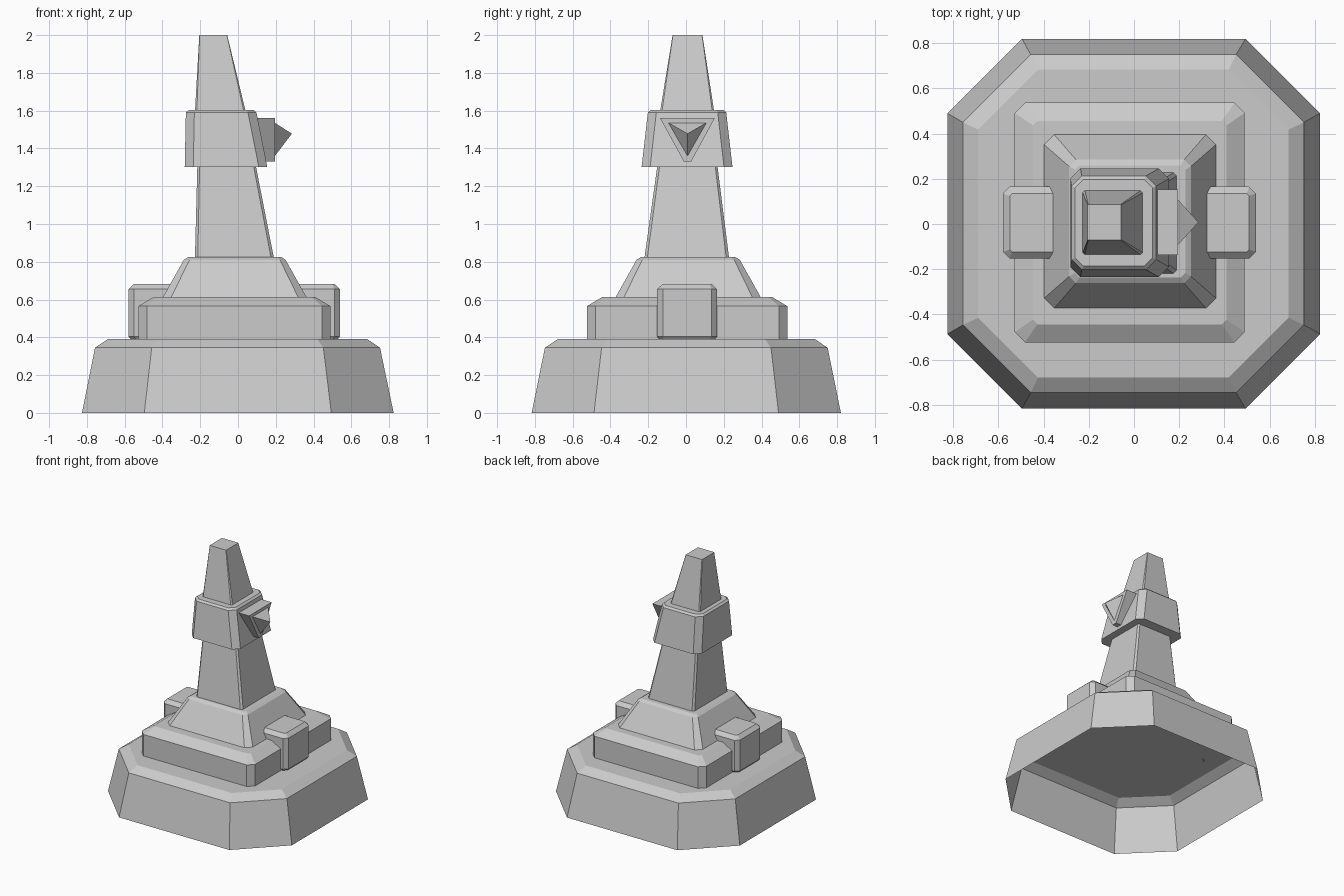
import bpy, bmesh


def make_object(name, bm):
    bmesh.ops.recalc_face_normals(bm, faces=bm.faces[:])
    mesh = bpy.data.meshes.new(name)
    bm.to_mesh(mesh)
    bm.free()
    obj = bpy.data.objects.new(name, mesh)
    bpy.context.collection.objects.link(obj)
    return obj


def skin(bm, loops):
    """Join matching loops of vertices with quads."""
    for a, b in zip(loops, loops[1:]):
        n = len(a)
        for i in range(n):
            j = (i + 1) % n
            bm.faces.new((a[i], a[j], b[j], b[i]))


def stack(name, rings, closed=True):
    """Loft chamfered rectangles, each (x0, x1, y0, y1, chamfer, z)."""
    bm = bmesh.new()
    loops = []
    for x0, x1, y0, y1, c, z in rings:
        pts = [(x0 + c, y0), (x1 - c, y0), (x1, y0 + c), (x1, y1 - c),
               (x1 - c, y1), (x0 + c, y1), (x0, y1 - c), (x0, y0 + c)]
        loops.append([bm.verts.new((x, y, z)) for x, y in pts])
    skin(bm, loops)
    bm.faces.new(loops[-1])
    if closed:
        bm.faces.new(loops[0])
    return make_object(name, bm)


# Octagonal base, an open-bottomed shell
stack("base", [
    (-0.826, 0.824, -0.817, 0.82, 0.33, 0.0),
    (-0.757, 0.752, -0.747, 0.75, 0.30, 0.345),
    (-0.69, 0.685, -0.68, 0.683, 0.265, 0.39)], closed=False)

# Square plinth with bevelled top
stack("plinth", [
    (-0.528, 0.49, -0.524, 0.537, 0.045, 0.387),
    (-0.528, 0.49, -0.524, 0.537, 0.045, 0.565),
    (-0.448, 0.41, -0.444, 0.457, 0.02, 0.613)])

# Sloped foot of the tower
stack("tower_foot", [
    (-0.402, 0.367, -0.377, 0.40, 0.045, 0.605),
    (-0.287, 0.252, -0.262, 0.285, 0.03, 0.81),
    (-0.262, 0.227, -0.237, 0.26, 0.02, 0.826)])

# Leaning shaft
stack("shaft", [
    (-0.228, 0.19, -0.22, 0.228, 0.015, 0.82),
    (-0.215, 0.092, -0.15, 0.165, 0.012, 1.32)])

# Collar
stack("collar", [
    (-0.282, 0.155, -0.235, 0.246, 0.045, 1.302),
    (-0.276, 0.098, -0.202, 0.213, 0.045, 1.59),
    (-0.261, 0.083, -0.187, 0.198, 0.038, 1.604)])

# Spire
stack("spire", [
    (-0.228, 0.042, -0.138, 0.15, 0.01, 1.59),
    (-0.205, -0.057, -0.071, 0.087, 0.002, 2.0)])

# Side blocks, sunk into the tower foot
for side, x0, x1 in (("left", -0.58, -0.30), ("right", 0.26, 0.54)):
    stack(side + "_block", [
        (x0 + 0.015, x1 - 0.015, -0.14, 0.15, 0.025, 0.387),
        (x0, x1, -0.153, 0.165, 0.03, 0.405),
        (x0, x1, -0.153, 0.165, 0.03, 0.655),
        (x0 + 0.03, x1 - 0.03, -0.123, 0.135, 0.01, 0.683)])

# Triangular mount on the collar face
bm = bmesh.new()
outline = [(-0.137, 1.56), (0.152, 1.56), (0.028, 1.332), (-0.012, 1.332)]
loops = [[bm.verts.new((x, y, z)) for y, z in outline] for x in (0.07, 0.195)]
skin(bm, loops)
bm.faces.new(loops[0])
bm.faces.new(loops[1])
make_object("triangle_mount", bm)

# Three-sided spike on the mount
bm = bmesh.new()
tri = [bm.verts.new((0.193, y, z))
       for y, z in ((-0.095, 1.537), (0.11, 1.537), (0.008, 1.357))]
tip = bm.verts.new((0.285, 0.008, 1.478))
for i in range(3):
    bm.faces.new((tri[i], tri[(i + 1) % 3], tip))
bm.faces.new(tri)
make_object("spike", bm)
